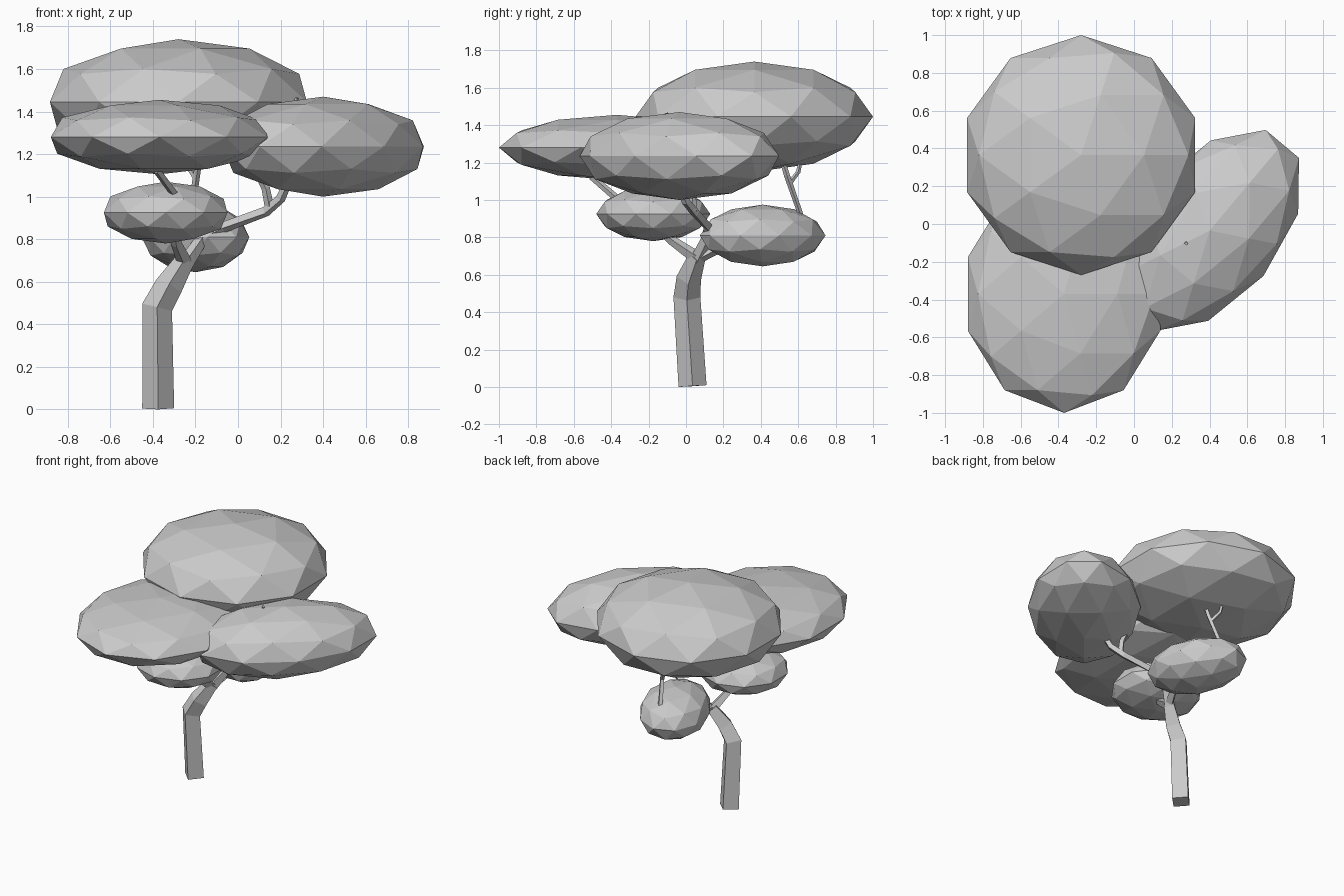
import bpy, bmesh
from math import radians, cos, sin, pi
from mathutils import Vector, Matrix

cube = bpy.data.objects.get("Cube")
if cube:
    bpy.data.objects.remove(cube, do_unlink=True)

# One plain grey for the whole tree
grey = bpy.data.materials.new("plain grey")
grey.use_nodes = True
colour = (0.6, 0.6, 0.6, 1)
grey.diffuse_color = colour
bsdf = next(n for n in grey.node_tree.nodes if n.type == 'BSDF_PRINCIPLED')
bsdf.inputs["Base Color"].default_value = colour


def finish(name, bm):
    bmesh.ops.recalc_face_normals(bm, faces=bm.faces)
    mesh = bpy.data.meshes.new(name)
    bm.to_mesh(mesh)
    bm.free()
    mesh.materials.append(grey)
    obj = bpy.data.objects.new(name, mesh)
    bpy.context.scene.collection.objects.link(obj)
    return obj


def foliage(name, centre, radii, turn=0):
    """Flattened low-poly ball of leaves."""
    bm = bmesh.new()
    bmesh.ops.create_icosphere(bm, subdivisions=2, radius=1)
    bm.transform(Matrix.Rotation(radians(turn), 4, 'Z') @ Matrix.Diagonal((*radii, 1)))
    obj = finish(name, bm)
    obj.location = centre
    return obj


def limb(name, *stations):
    """Four-sided tapering limb through stations of (x, y, z, radius)."""
    bm = bmesh.new()
    pts = [Vector(s[:3]) for s in stations]
    rings = []
    for i, (p, s) in enumerate(zip(pts, stations)):
        before = (p - pts[i - 1]).normalized() if i else Vector()
        after = (pts[i + 1] - p).normalized() if i + 1 < len(pts) else Vector()
        turn = Vector((0, 0, 1)).rotation_difference(before + after)
        rings.append([bm.verts.new(p + turn @ Vector((cos(k * pi / 2), sin(k * pi / 2), 0)) * s[3])
                      for k in range(4)])
    for a, b in zip(rings, rings[1:]):
        for k in range(4):
            n = (k + 1) % 4
            bm.faces.new((a[k], a[n], b[n], b[k]))
    bm.faces.new(rings[0])
    bm.faces.new(rings[-1])
    return finish(name, bm)


# Leaf clumps
foliage("back_canopy", (-0.28, 0.365, 1.445), (0.635, 0.635, 0.295))
foliage("front_canopy", (-0.37, -0.37, 1.28), (0.536, 0.63, 0.175))
foliage("left_canopy", (0.40, -0.035, 1.235), (0.63, 0.373, 0.235), 50)
foliage("small_front_clump", (-0.34, -0.175, 0.925), (0.305, 0.305, 0.145))
foliage("small_back_clump", (-0.20, 0.41, 0.81), (0.35, 0.235, 0.165), 112)

# Bent trunk
limb("trunk", (-0.375, 0.035, 0.005, 0.075), (-0.38, 0.005, 0.48, 0.072),
     (-0.325, 0.015, 0.58, 0.066), (-0.25, 0.06, 0.70, 0.046))

# Branches leaving the trunk
limb("front_branch", (-0.25, 0.06, 0.69, 0.036), (-0.29, -0.07, 0.78, 0.026),
     (-0.31, -0.20, 0.90, 0.022), (-0.29, -0.36, 1.00, 0.020),
     (-0.38, -0.50, 1.12, 0.018), (-0.40, -0.54, 1.24, 0.014))
limb("left_branch", (-0.25, 0.06, 0.68, 0.038), (-0.17, 0.115, 0.80, 0.030),
     (-0.07, 0.12, 0.855, 0.026), (0.13, 0.05, 0.93, 0.025),
     (0.20, 0.0, 0.99, 0.023), (0.24, -0.03, 1.08, 0.020), (0.277, -0.105, 1.465, 0.010))
limb("left_branch_fork", (0.15, 0.04, 0.94, 0.022), (0.13, 0.03, 1.04, 0.020),
     (0.07, 0.02, 1.16, 0.016))
limb("back_branch", (-0.25, 0.06, 0.69, 0.034), (-0.21, 0.15, 0.73, 0.028),
     (-0.22, 0.45, 0.82, 0.022), (-0.22, 0.61, 0.93, 0.018),
     (-0.19, 0.54, 1.13, 0.016), (-0.18, 0.50, 1.26, 0.012))
limb("back_branch_fork", (-0.20, 0.555, 1.09, 0.013), (-0.24, 0.60, 1.15, 0.012),
     (-0.25, 0.62, 1.24, 0.010))
